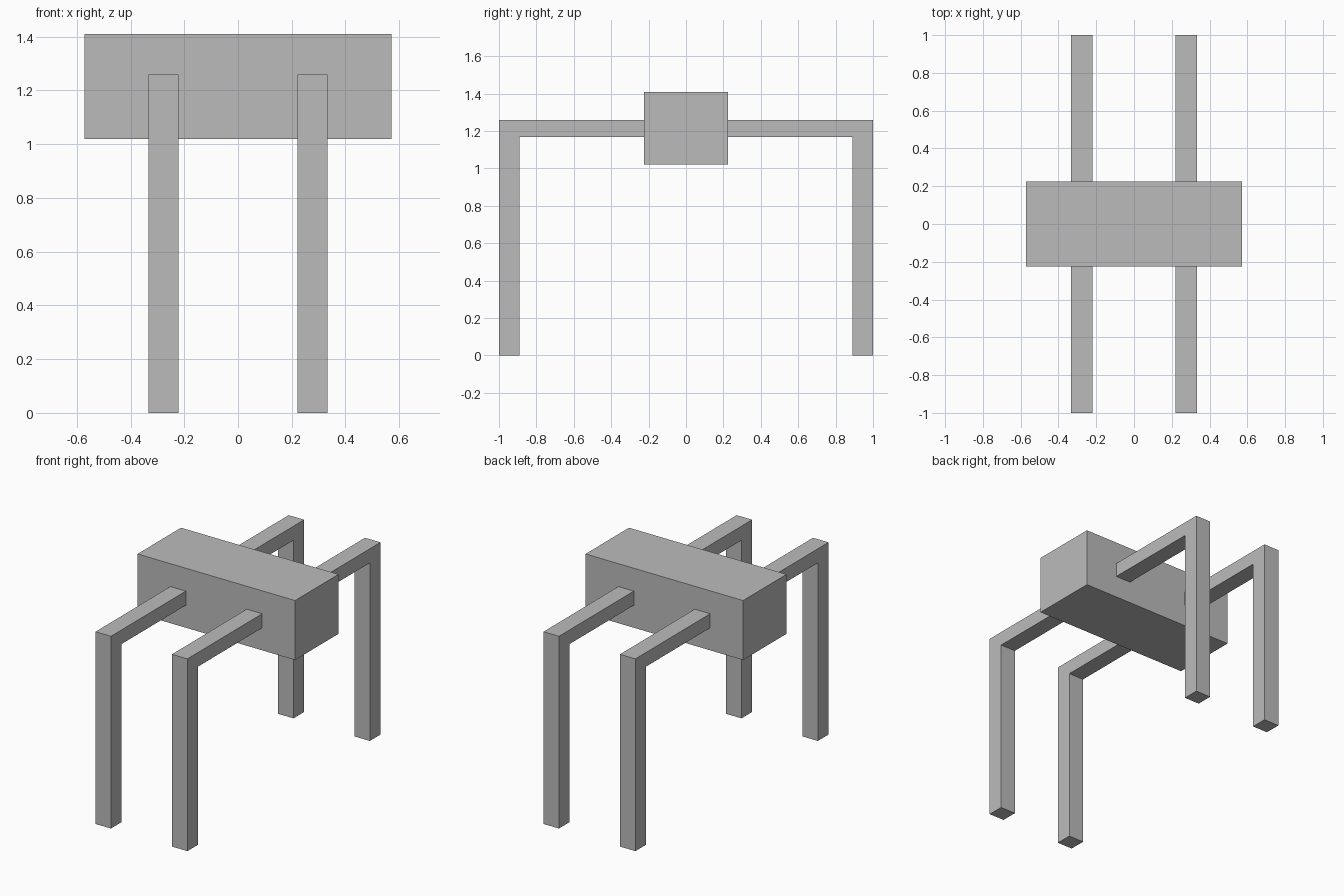
import bpy
import bmesh

cube = bpy.data.objects.get("Cube")
if cube:
    bpy.data.objects.remove(cube, do_unlink=True)

# Plain grey for every part
grey = bpy.data.materials.new("grey")
grey.use_nodes = True
colour = (0.5, 0.5, 0.5, 1.0)
grey.diffuse_color = colour
grey.node_tree.nodes["Principled BSDF"].inputs["Base Color"].default_value = colour


def extrude_x(name, profile, x0, x1):
    """Extrude a closed (y, z) profile from x0 to x1."""
    bm = bmesh.new()
    face = bm.faces.new([bm.verts.new((x0, y, z)) for y, z in profile])
    moved = bmesh.ops.extrude_face_region(bm, geom=[face])["geom"]
    verts = [g for g in moved if isinstance(g, bmesh.types.BMVert)]
    bmesh.ops.translate(bm, vec=(x1 - x0, 0, 0), verts=verts)
    bmesh.ops.recalc_face_normals(bm, faces=bm.faces)
    mesh = bpy.data.meshes.new(name)
    bm.to_mesh(mesh)
    bm.free()
    mesh.materials.append(grey)
    obj = bpy.data.objects.new(name, mesh)
    bpy.context.collection.objects.link(obj)
    return obj


# Box body
BODY_Y = 0.225
extrude_x("body", [(-BODY_Y, 1.02), (BODY_Y, 1.02),
                   (BODY_Y, 1.41), (-BODY_Y, 1.41)], -0.571, 0.571)

# Four bent legs: a level arm out of the body, then a straight drop
leg = [(BODY_Y, 1.26), (1.0, 1.26), (1.0, 0.0),
       (0.89, 0.0), (0.89, 1.167), (BODY_Y, 1.167)]
for end, sy in (("front", -1), ("back", 1)):
    for side, sx in (("left", 1), ("right", -1)):
        extrude_x(f"{end}_{side}_leg", [(sy * y, z) for y, z in leg],
                  sx * 0.221, sx * 0.333)
